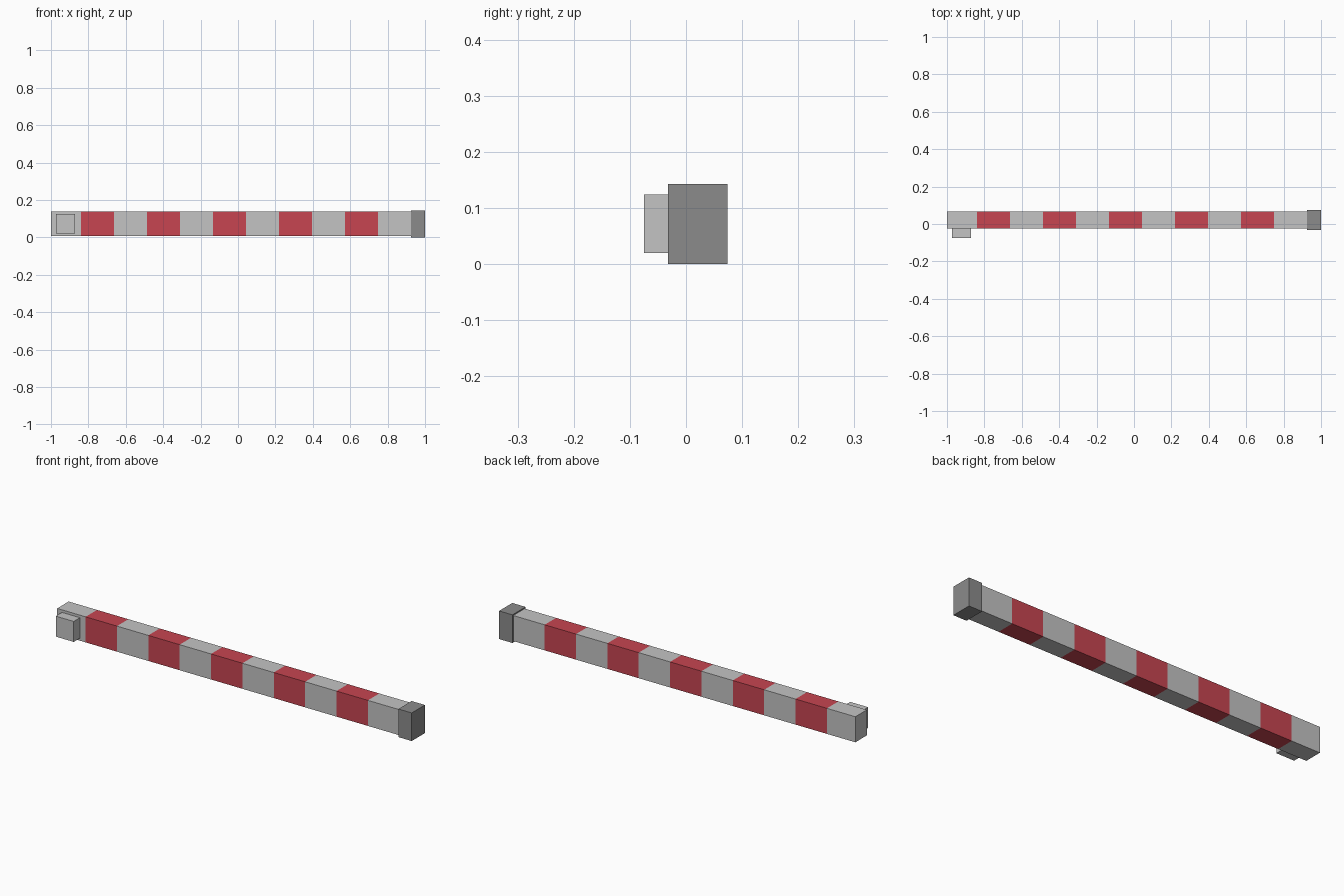
import bpy, bmesh
from mathutils import Vector

cube = bpy.data.objects.get("Cube")
if cube:
    bpy.data.objects.remove(cube, do_unlink=True)


def make_material(name, rgb):
    mat = bpy.data.materials.new(name)
    mat.use_nodes = True
    mat.diffuse_color = (*rgb, 1)
    mat.node_tree.nodes["Principled BSDF"].inputs["Base Color"].default_value = (*rgb, 1)
    return mat


light_grey = make_material("light grey", (0.55, 0.55, 0.55))
dark_grey = make_material("dark grey", (0.26, 0.26, 0.26))
red = make_material("red", (0.57, 0.06, 0.083))


def make_box(name, low, high, materials, cuts=(), pick=None):
    """Box between two corners, cut across x, with materials picked by x."""
    low, high = Vector(low), Vector(high)
    bm = bmesh.new()
    bmesh.ops.create_cube(bm, size=1)
    for v in bm.verts:
        v.co = (low + high) / 2 + v.co * (high - low)
    for x in cuts:
        bmesh.ops.bisect_plane(bm, geom=bm.verts[:] + bm.edges[:] + bm.faces[:],
                               plane_co=(x, 0, 0), plane_no=(1, 0, 0))
    if pick:
        for f in bm.faces:
            f.material_index = pick(f.calc_center_median().x)
    mesh = bpy.data.meshes.new(name)
    bm.to_mesh(mesh)
    bm.free()
    for mat in materials:
        mesh.materials.append(mat)
    obj = bpy.data.objects.new(name, mesh)
    bpy.context.collection.objects.link(obj)
    return obj


# Striped bar: five red bands alternating with grey ones of equal width
first, band, count = -0.84, 0.1765, 5
cuts = [first + band * i for i in range(2 * count)]


def stripe(x):
    i = (x - first) // band
    return 1 if 0 <= i < 2 * count and i % 2 == 0 else 0


make_box("barrier_bar", (-1, -0.025, 0.007), (0.95, 0.067, 0.137),
         [light_grey, red], cuts, stripe)

# Dark end cap, slightly larger than the bar
make_box("end_cap", (0.925, -0.032, 0), (1, 0.074, 0.143), [dark_grey])

# Pivot block on the front of the other end
make_box("pivot_block", (-0.973, -0.075, 0.02), (-0.872, -0.024, 0.124), [light_grey])
